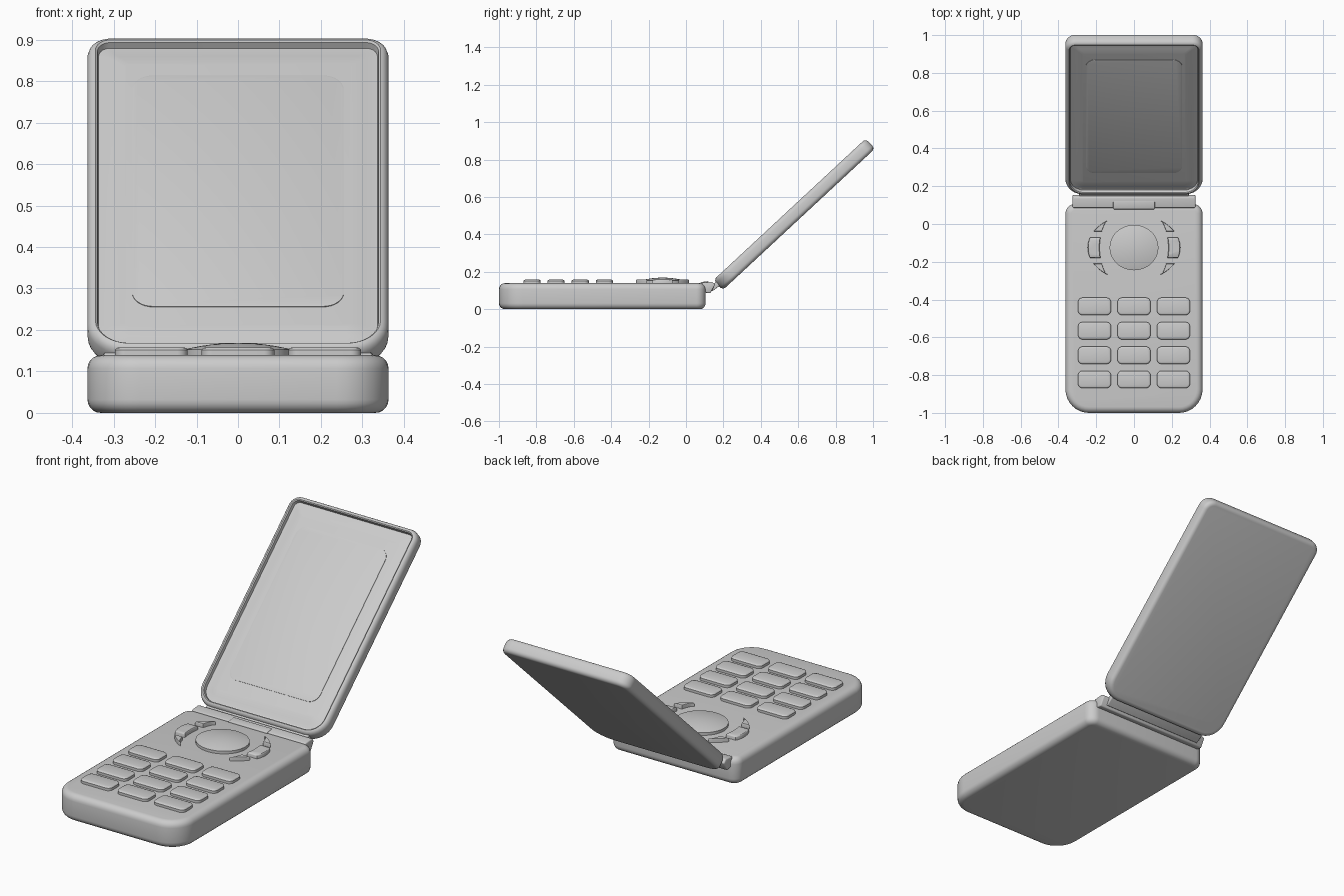
import bpy, bmesh, math

if "Cube" in bpy.data.objects:
    bpy.data.objects.remove(bpy.data.objects["Cube"])

def finish(name, bm, rot=0.0, angle=35):
    bmesh.ops.recalc_face_normals(bm, faces=bm.faces)
    me = bpy.data.meshes.new(name)
    bm.to_mesh(me)
    bm.free()
    ob = bpy.data.objects.new(name, me)
    bpy.context.collection.objects.link(ob)
    ob.rotation_euler.x = rot
    bpy.ops.object.select_all(action='DESELECT')
    ob.select_set(True)
    bpy.context.view_layer.objects.active = ob
    bpy.ops.object.shade_smooth_by_angle(angle=math.radians(angle))
    return ob

def rounded_rect(x0, x1, y0, y1, r0, r1, n=8):
    """Outline with corner radius r0 at the y0 end and r1 at the y1 end."""
    pts = []
    for cx, cy, r, a in ((x1 - r0, y0 + r0, r0, -90), (x1 - r1, y1 - r1, r1, 0),
                         (x0 + r1, y1 - r1, r1, 90), (x0 + r0, y0 + r0, r0, 180)):
        for i in range(n + 1):
            t = math.radians(a + 90 * i / n)
            pts.append((cx + r * math.cos(t), cy + r * math.sin(t)))
    return pts

def loft(name, rings, rot=0.0, angle=35):
    """Skin a stack of (outline, z) rings and cap both ends."""
    bm = bmesh.new()
    loops = [[bm.verts.new((x, y, z)) for x, y in pts] for pts, z in rings]
    for a, b in zip(loops, loops[1:]):
        n = len(a)
        for i in range(n):
            bm.faces.new((a[i], a[(i + 1) % n], b[(i + 1) % n], b[i]))
    bm.faces.new(loops[0][::-1])
    bm.faces.new(loops[-1])
    return finish(name, bm, rot, angle)

def slab(name, x0, x1, y0, y1, r0, r1, profile, rot=0.0, angle=35):
    """Rounded plate following a profile of (inset, z)."""
    rings = [(rounded_rect(x0 + d, x1 - d, y0 + d, y1 - d,
                           max(r0 - d, .012), max(r1 - d, .012)), z) for d, z in profile]
    return loft(name, rings, rot, angle)

def round_edge(r, z0, z1, n=5):
    """Profile of a plate with rounded bottom and top edges."""
    arc = [(r * (1 - math.sin(t)), r * (1 - math.cos(t)))
           for t in (math.pi / 2 * i / n for i in range(n + 1))]
    return [(d, z0 + h) for d, h in arc] + [(d, z1 - h) for d, h in reversed(arc)]

def extrude_x(name, yz, hw, bevel):
    """Bar along x with a (y, z) cross-section."""
    bm = bmesh.new()
    f = bm.faces.new([bm.verts.new((-hw, y, z)) for y, z in yz])
    ext = bmesh.ops.extrude_face_region(bm, geom=[f])
    vs = [v for v in ext['geom'] if isinstance(v, bmesh.types.BMVert)]
    bmesh.ops.translate(bm, verts=vs, vec=(2 * hw, 0, 0))
    bmesh.ops.bevel(bm, geom=bm.edges[:], offset=bevel, segments=3, profile=.5, affect='EDGES')
    return finish(name, bm)

# Lower body
TOP = .139
slab("base_body", -.363, .363, -1, .105, .125, .05, round_edge(.032, 0, TOP))

# Number keys
for row, y in enumerate((-.436, -.565, -.695, -.823)):
    for col, x in enumerate((-.209, 0, .209)):
        slab(f"key_{row}_{col}", x - .0875, x + .0875, y - .046, y + .046, .025, .025,
             [(0, .125), (0, .152), (.003, .156), (.009, .158)])

# Round navigation button with domed top
CY = -.125
def ellipse(s):
    return [(.129 * s * math.cos(t), CY + .12 * s * math.sin(t))
            for t in (2 * math.pi * i / 48 for i in range(48))]
dome = [(ellipse(s), .153 + .016 * (1 - s * s)) for s in (1, .97, .85, .7, .5, .3, .1)]
loft("navigation_button", [(ellipse(1), .125)] + dome)

# Curved side buttons around the navigation button
def arc_x(a, b, d):
    return a * math.sqrt(1 - (d / b) ** 2)
for label, side in (("left", -1), ("right", 1)):
    for part, d0, d1 in (("lower", -.142, -.084), ("middle", -.054, .054), ("upper", .084, .142)):
        ds = [d0 + (d1 - d0) * i / 8 for i in range(9)]
        pts = [(arc_x(.245, .175, d), d) for d in ds]
        pts += [(arc_x(.182, .24, d), d) if arc_x(.182, .24, d) < arc_x(.245, .175, d) - .004
                else (arc_x(.245, .175, d) - .004, d) for d in reversed(ds)]
        mx = sum(p[0] for p in pts) / len(pts)
        md = (d0 + d1) / 2
        rings = []
        for s, z in ((1, .125), (1, .153), (.97, .156), (.9, .158)):
            rings.append(([(side * (mx + (x - mx) * s), CY + md + (d - md) * s)
                           for x, d in pts], z))
        loft(f"{label}_{part}_button", rings)

# Hinge bar, centre knuckle and neck to the lid
extrude_x("hinge_bar", [(.085, .142), (.14, .147), (.155, .13), (.13, .085), (.09, .09)], .325, .006)
extrude_x("hinge_knuckle", [(.078, .12), (.078, .145), (.12, .15), (.12, .12)], .11, .004)
extrude_x("hinge_neck", [(.12, .115), (.14, .095), (.225, .16), (.205, .18)], .29, .004)

# Lid, built flat then tilted open about the x axis
TILT = math.radians(42.9)
outer = round_edge(.022, -.059, .014)[:6]
rim = [(0, -.008), (.004, .004), (.012, .012), (.019, .014), (.024, .010), (.027, -.006),
       (.032, -.006), (.06, -.001), (.09, .003)]
slab("lid_shell", -.363, .363, .213, 1.325, .1, .055, outer + rim, TILT, 40)

# Screen panel
slab("screen", -.255, .255, .372, 1.19, .05, .05,
     [(0, -.01), (0, .005), (.004, .006)], TILT)
